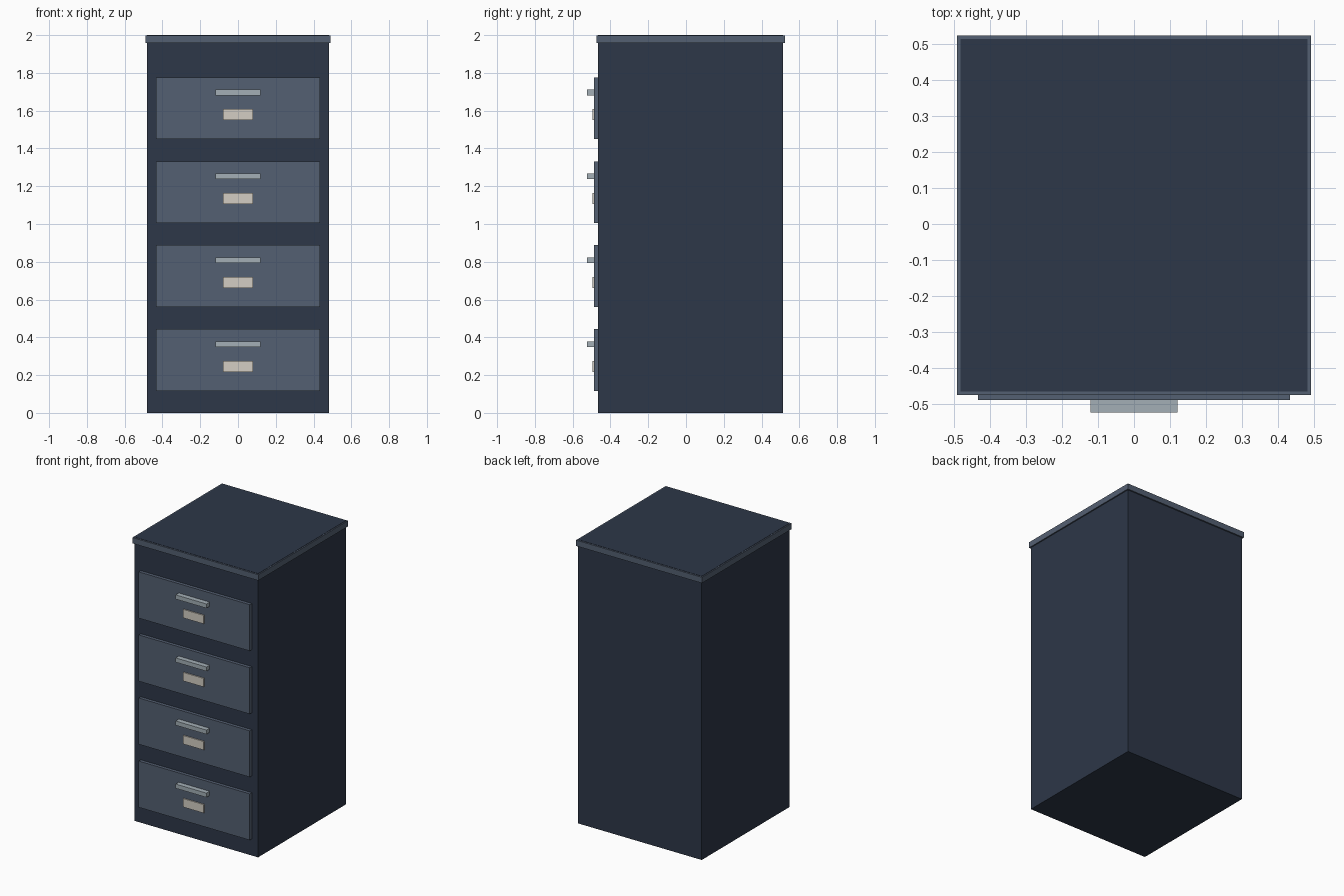
import bpy

if "Cube" in bpy.data.objects:
    bpy.data.objects.remove(bpy.data.objects["Cube"])


def material(name, r, g, b):
    mat = bpy.data.materials.new(name)
    mat.diffuse_color = [((c / 255 + 0.055) / 1.055) ** 2.4 for c in (r, g, b)] + [1]
    mat.use_nodes = True
    mat.node_tree.nodes["Principled BSDF"].inputs["Base Color"].default_value = mat.diffuse_color
    return mat


def box(name, x, y, z, mat):
    """Box from (min, max) ranges along each axis."""
    spans = (x, y, z)
    bpy.ops.mesh.primitive_cube_add(size=1, location=[(a + b) / 2 for a, b in spans])
    ob = bpy.context.object
    ob.name = name
    ob.scale = [b - a for a, b in spans]
    bpy.ops.object.transform_apply(location=False, rotation=False, scale=True)
    ob.data.materials.append(mat)
    return ob


dark = material("dark_steel", 45, 55, 72)
mid = material("mid_steel", 84, 96, 114)
metal = material("handle_metal", 163, 175, 182)
card = material("label_card", 211, 206, 196)

# Cabinet body, its top showing just above the surrounding trim
box("cabinet_body", (-0.482, 0.482), (-0.465, 0.513), (0, 2.0), dark)
box("top_trim", (-0.491, 0.491), (-0.475, 0.523), (1.957, 1.998), mid)

# Four drawers, each with a pull bar and a label card
for i in range(4):
    z = 0.117 + i * 0.4445
    n = i + 1
    box(f"drawer_front_{n}", (-0.433, 0.433), (-0.488, -0.455), (z, z + 0.326), mid)
    box(f"drawer_handle_{n}", (-0.12, 0.12), (-0.523, -0.485), (z + 0.231, z + 0.261), metal)
    box(f"drawer_label_{n}", (-0.08, 0.08), (-0.496, -0.485), (z + 0.099, z + 0.159), card)
